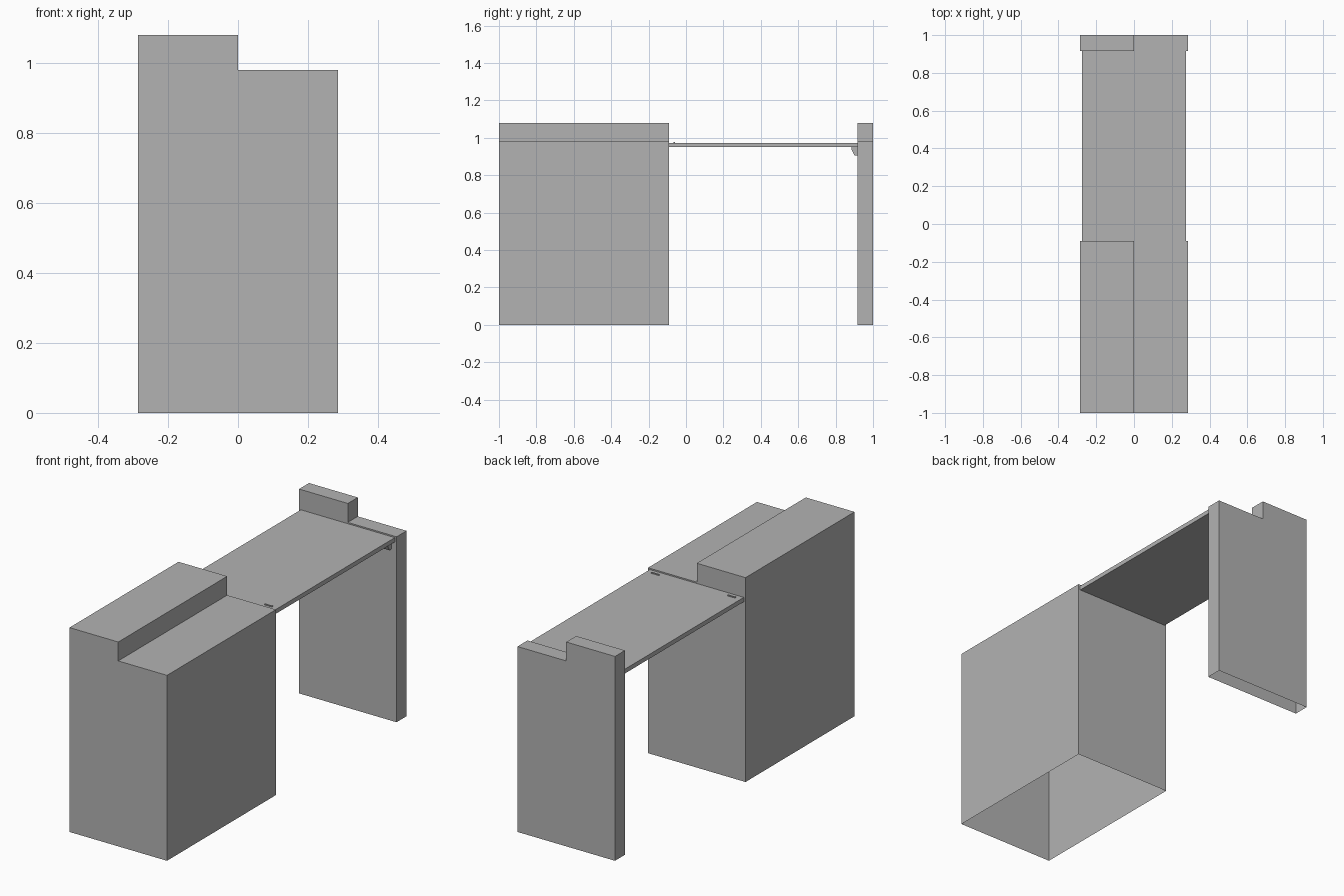
import bpy, bmesh

cube = bpy.data.objects.get("Cube")
if cube:
    bpy.data.objects.remove(cube, do_unlink=True)


def make_material(name, value):
    mat = bpy.data.materials.new(name)
    mat.use_nodes = True
    colour = (value, value, value, 1)
    mat.diffuse_color = colour
    mat.node_tree.nodes["Principled BSDF"].inputs["Base Color"].default_value = colour
    return mat


grey = make_material("plain grey", 0.45)


def extrude(name, outline, axis, start, end, open_bottom=False):
    """Extrude a 2D outline along x (outline in y, z) or y (outline in x, z)."""
    def place(u, z, d):
        return (d, u, z) if axis == "x" else (u, d, z)

    bm = bmesh.new()
    first = [bm.verts.new(place(u, z, start)) for u, z in outline]
    last = [bm.verts.new(place(u, z, end)) for u, z in outline]
    bm.faces.new(first)
    bm.faces.new(last)
    n = len(outline)
    for i in range(n):
        j = (i + 1) % n
        bm.faces.new((first[i], first[j], last[j], last[i]))
    bmesh.ops.recalc_face_normals(bm, faces=bm.faces[:])
    if open_bottom:
        floor = [f for f in bm.faces if f.normal.z < -0.9]
        bmesh.ops.delete(bm, geom=floor, context="FACES")
    mesh = bpy.data.meshes.new(name)
    bm.to_mesh(mesh)
    bm.free()
    mesh.materials.append(grey)
    obj = bpy.data.objects.new(name, mesh)
    bpy.context.collection.objects.link(obj)
    return obj


def box(name, x0, x1, y0, y1, z0, z1):
    return extrude(name, [(x0, z0), (x1, z0), (x1, z1), (x0, z1)], "y", y0, y1)


# Stepped end blocks, hollow and open underneath
W = 0.285
step = [(-W, 0), (W, 0), (W, 0.98), (0, 0.98), (0, 1.08), (-W, 1.08)]
extrude("front_block", step, "y", -1, -0.09, open_bottom=True)
extrude("rear_block", step, "y", 0.917, 1, open_bottom=True)

# Thin deck bridging the two blocks
box("deck", -0.275, 0.275, -0.09, 0.917, 0.95, 0.973)

# Small hinge plates on the deck and support brackets under its far end
bracket = [(0.917, 0.95), (0.885, 0.95), (0.885, 0.938), (0.9, 0.907), (0.917, 0.907)]
for side, s in (("left", 1), ("right", -1)):
    x0, x1 = sorted((s * 0.2, s * 0.245))
    box("hinge_" + side, x0, x1, -0.066, -0.059, 0.972, 0.978)
    x0, x1 = sorted((s * 0.225, s * 0.255))
    extrude("bracket_" + side, bracket, "x", x0, x1)
